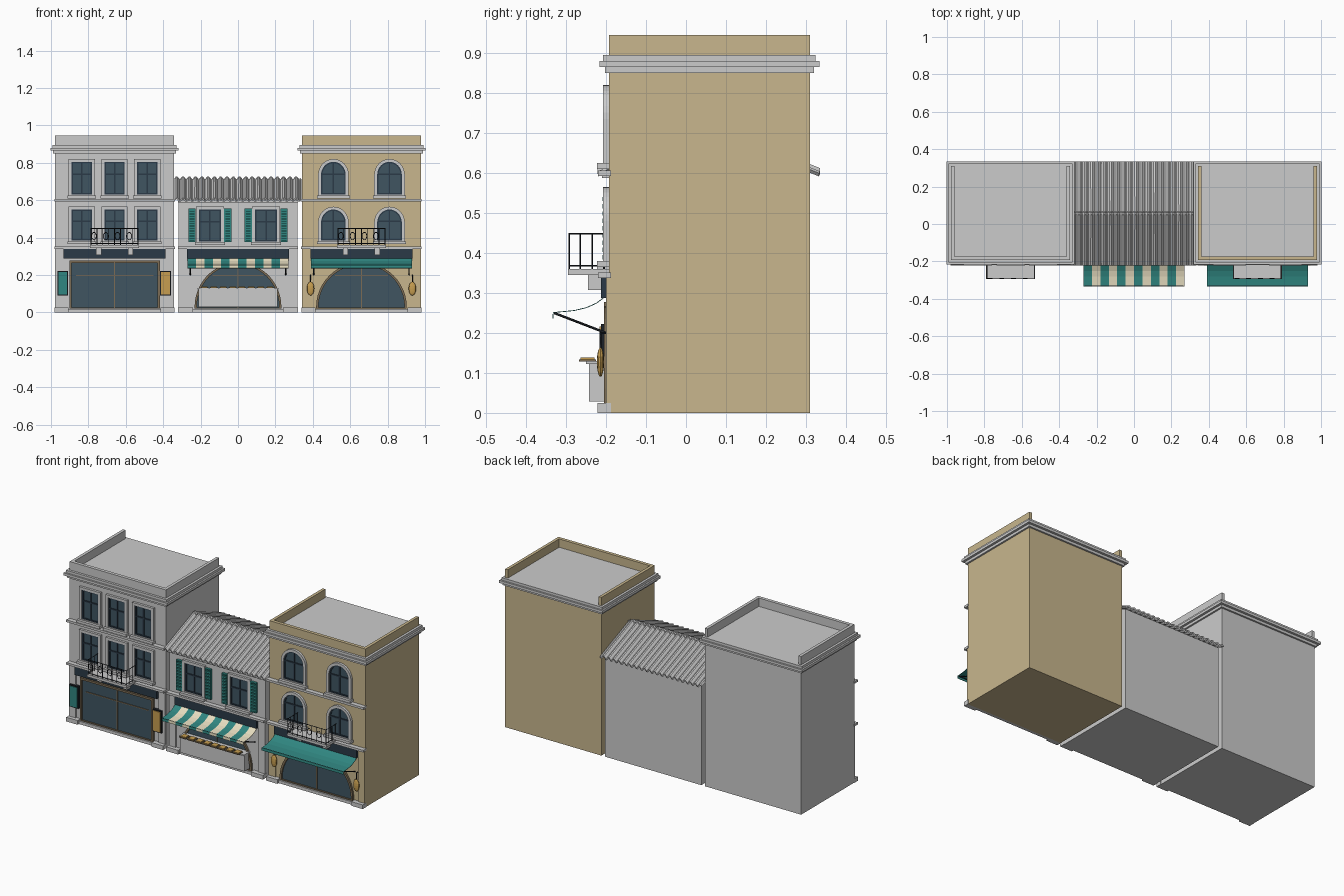
import bpy, bmesh, math
from mathutils import Matrix

if "Cube" in bpy.data.objects:
    bpy.data.objects.remove(bpy.data.objects["Cube"])

def mat(name, c):
    m = bpy.data.materials.new(name)
    m.diffuse_color = (*c, 1)
    m.use_nodes = True
    m.node_tree.nodes["Principled BSDF"].inputs["Base Color"].default_value = m.diffuse_color
    return m

SAND = mat("sand", (.58, .47, .27)); GLASS = mat("glass", (.05, .09, .12))
TEAL = mat("teal", (.03, .24, .22)); CREAM = mat("cream", (.8, .73, .53))
NAVY = mat("navy", (.024, .042, .063)); GOLD = mat("gold", (.57, .34, .08))
IRON = mat("iron", (.012, .015, .02)); BRONZE = mat("bronze", (.2, .15, .09))
W = -0.193          # facade plane
B = 0.31            # rear wall plane

def finish(name, bm, m=None):
    bmesh.ops.recalc_face_normals(bm, faces=bm.faces)
    me = bpy.data.meshes.new(name)
    bm.to_mesh(me); bm.free()
    ob = bpy.data.objects.new(name, me)
    bpy.context.collection.objects.link(ob)
    if m: me.materials.append(m)
    return ob

def boxes(name, lst, m=None):
    bm = bmesh.new()
    for x0, x1, y0, y1, z0, z1 in lst:
        M = Matrix.Translation(((x0+x1)/2, (y0+y1)/2, (z0+z1)/2)) @ Matrix.Diagonal((x1-x0, y1-y0, z1-z0, 1))
        bmesh.ops.create_cube(bm, size=1, matrix=M)
    return finish(name, bm, m)

def outline(cx, hw, z0, z1, rise=0, n=16):
    """Rectangle, or arch with an elliptical head, as (x, z) points."""
    if not rise:
        return [(cx-hw, z0), (cx+hw, z0), (cx+hw, z1), (cx-hw, z1)]
    arc = [(cx+hw*math.cos(math.pi*i/n), z1-rise+rise*math.sin(math.pi*i/n)) for i in range(n+1)]
    return [(cx-hw, z0), (cx+hw, z0)] + arc

def panel(name, pts, y0, y1, m=None):
    bm = bmesh.new()
    f = bm.faces.new([bm.verts.new((x, y1, z)) for x, z in pts])
    r = bmesh.ops.extrude_face_region(bm, geom=[f])
    for v in r["geom"]:
        if isinstance(v, bmesh.types.BMVert): v.co.y = y0
    bm.faces.new([v for v in [bm.verts.new((x, y1, z)) for x, z in pts]])
    bmesh.ops.remove_doubles(bm, verts=bm.verts, dist=1e-5)
    return finish(name, bm, m)

def ring(name, outer, inner, y0, y1, m=None):
    bm = bmesh.new()
    L = [[bm.verts.new((x, y, z)) for x, z in p] for p, y in ((outer, y0), (inner, y0), (inner, y1), (outer, y1))]
    n = len(outer)
    for k in range(4):
        a, b = L[k], L[(k+1) % 4]
        for i in range(n):
            j = (i+1) % n
            bm.faces.new((a[i], a[j], b[j], b[i]))
    return finish(name, bm, m)

def rods(name, segs, r, m):
    cu = bpy.data.curves.new(name, 'CURVE')
    cu.dimensions = '3D'; cu.bevel_depth = r; cu.bevel_resolution = 0
    for pts in segs:
        s = cu.splines.new('POLY'); s.points.add(len(pts)-1)
        for p, c in zip(s.points, pts): p.co = (*c, 1)
    cu.materials.append(m)
    ob = bpy.data.objects.new(name, cu)
    bpy.context.collection.objects.link(ob)

def window(cx, hw, z0, z1, rise=0):
    g = outline(cx, hw, z0, z1, rise)
    panel("window_glass", g, W-.003, W+.01, GLASS)
    ring("window_surround", outline(cx, hw+.016, z0-.005, z1+.015, rise and rise+.015), g, W-.014, W+.005)
    ring("window_sash", g, outline(cx, hw-.007, z0+.007, z1-.007, rise and rise-.007), W-.008, W, NAVY)
    zt = z0 + (z1-z0)*.62
    boxes("window_bars", [(cx-.004, cx+.004, W-.008, W, z0, z1), (cx-hw, cx+hw, W-.008, W, zt-.004, zt+.004)], NAVY)
    boxes("window_sill", [(cx-hw-.022, cx+hw+.022, W-.03, W+.005, z0-.02, z0-.005)])

def shopfront(cx, hw, z1, rise=0):
    g = outline(cx, hw, .025, z1, rise, 24)
    panel("shop_glass", g, W-.003, W+.01, GLASS)
    ring("shop_frame", outline(cx, hw+.012, .02, z1+.012, rise and rise+.012, 24), g, W-.012, W, BRONZE)
    bars = [(cx-.003, cx+.003, W-.008, W, .025, z1)]
    f = .9 if not rise else .62
    bars.append((cx-hw*f, cx+hw*f, W-.007, W, .195, .2))
    boxes("shop_bars", bars, BRONZE)

def balcony(cx):
    h, y, z = .13, -.295, .36
    boxes("balcony_slab", [(cx-h, cx+h, y, W, .345, z)])
    boxes("balcony_brackets", [(cx+s-.014, cx+s+.014, -.245, W, .308, .345) for s in (-.085, .085)])
    segs = []
    for zz in (z+.008, z+.088):
        segs.append([(cx-h+.004, W, zz), (cx-h+.004, y+.003, zz), (cx+h-.004, y+.003, zz), (cx+h-.004, W, zz)])
    n = 8
    xs = [cx-h+.004+(2*h-.008)*i/n for i in range(n+1)]
    segs += [[(x, y+.003, z), (x, y+.003, z+.09)] for x in xs]
    segs += [[(cx+s*(h-.004), yy, z), (cx+s*(h-.004), yy, z+.09)] for s in (-1, 1) for yy in (-.265, -.235, -.205)]
    # scroll circles between the balusters
    for i in range(0, n, 2):
        x = (xs[i]+xs[i+1])/2
        segs.append([(x+.013*math.cos(a*math.pi/5), y+.003, z+.048+.02*math.sin(a*math.pi/5)) for a in range(11)])
    rods("balcony_railing", segs, .002, IRON)

def awning(name, strips, m):
    prof = [(-.205, .29), (-.225, .275), (-.25, .264), (-.28, .257), (-.31, .254), (-.333, .252), (-.334, .236)]
    bm = bmesh.new()
    for x0, x1 in strips:
        v = [[bm.verts.new((x, y, z)) for y, z in prof] for x in (x0, x1)]
        for i in range(len(prof)-1):
            bm.faces.new((v[0][i], v[0][i+1], v[1][i+1], v[1][i]))
    ob = finish(name, bm, m)
    ob.modifiers.new("thickness", 'SOLIDIFY').thickness = .002

def awning_arms(cx, hw):
    rods("awning_arms", [[(cx+s*hw, -.2, .2), (cx+s*hw, -.33, .25)] for s in (-1, 1)], .003, IRON)
    rods("awning_bar", [[(cx-hw-.01, -.33, .25), (cx+hw+.01, -.33, .25)]], .003, IRON)

def ground_trim(cx, hw, door):
    boxes("plinth", [(cx+min(s*hw, s*door), cx+max(s*hw, s*door), -.222, W+.005, 0, .025) for s in (-1, 1)]
          + [(cx-door, cx+door, -.21, W+.005, 0, .018)])
    boxes("sign_board", [(cx-.272, cx+.272, -.213, W+.005, .288, .338)], NAVY)

# Tall end buildings: walls, three-sided parapet, stepped cornice and string courses
for cx, m, nm in ((-.66, None, "left"), (.66, SAND, "right")):
    h = .318
    boxes(nm+"_walls", [(cx-h, cx+h, W, B, 0, .88)], m)
    boxes(nm+"_parapet", [(cx-h, cx+h, W, W+.02, .89, .945), (cx-h, cx-h+.018, W, B, .89, .945),
                          (cx+h-.018, cx+h, W, B, .89, .945)], m)
    boxes(nm+"_cornice", [(cx-h-e, cx+h+e, W-e, B+e, z0, z1) for e, z0, z1 in
                          ((.01, .85, .865), (.0235, .865, .88), (.014, .88, .895))])
    boxes(nm+"_string_courses", [(cx-h-.004, cx+h+.004, -.22, W+.005, z, z+.013) for z in (.338, .593)])
    boxes(nm+"_pilasters", [(cx+s*.295-.022, cx+s*.295+.022, -.2, W, .02, .34) for s in (-1, 1)], m)
    ground_trim(cx, h+.002, .245)
    balcony(cx)

# Left building openings and notice panels
for dx in (-.175, 0, .175):
    window(-.66+dx, .054, .63, .805)
    window(-.66+dx, .054, .385, .55)
shopfront(-.66, .23, .265)
for x, m in ((-.937, TEAL), (-.387, GOLD)):
    boxes("notice_frame", [(x-.029, x+.029, -.212, W, .09, .222)], IRON)
    boxes("notice_panel", [(x-.024, x+.024, -.216, W, .096, .216)], m)

# Right building arched openings, awning and hanging lanterns
for dx in (-.15, .15):
    window(.66+dx, .066, .63, .805, .07)
    window(.66+dx, .066, .385, .55, .07)
shopfront(.66, .23, .255, .225)
awning("right_awning", [(.39, .93)], TEAL)
awning_arms(.66, .255)
for x in (.388, .932):
    bm = bmesh.new()
    bmesh.ops.create_uvsphere(bm, u_segments=12, v_segments=8, radius=1,
        matrix=Matrix.Translation((x, -.214, .127)) @ Matrix.Diagonal((.02, .009, .037, 1)))
    finish("lantern", bm, GOLD)
    rods("lantern_hanger", [[(x, -.214, .16), (x, -.214, .2), (x, W, .2)]], .003, IRON)

# Middle house: gabled body
bm = bmesh.new()
prof = [(W, 0), (B, 0), (B, .6), (.058, .7), (W, .6)]
s = [[bm.verts.new((x, y, z)) for y, z in prof] for x in (-.318, .318)]
bm.faces.new(s[0]); bm.faces.new(s[1])
for i in range(5):
    j = (i+1) % 5
    bm.faces.new((s[0][i], s[0][j], s[1][j], s[1][i]))
finish("middle_walls", bm)

# Corrugated roof slopes, slightly crossing at the ridge
n, per = 20, 6
for nm, ye, yr in (("front", -.22, .066), ("back", .334, .05)):
    bm = bmesh.new()
    rows = []
    for y, z in ((ye, .602), (yr, .716)):
        rows.append([bm.verts.new((-.336+.672*i/(n*per), y, z+.008*math.sin(2*math.pi*i/per)))
                     for i in range(n*per+1)])
    for i in range(n*per):
        bm.faces.new((rows[0][i], rows[0][i+1], rows[1][i+1], rows[1][i]))
    ob = finish(nm+"_roof_tiles", bm)
    md = ob.modifiers.new("thickness", 'SOLIDIFY'); md.thickness = .008; md.offset = 0

# Middle house trim, shuttered windows and shop
boxes("middle_courses", [(-.322, .322, -.22, W+.005, .338, .351), (-.322, .322, -.21, W+.005, .588, .602)])
boxes("middle_pilasters", [(s*.295-.022, s*.295+.022, -.2, W, .02, .34) for s in (-1, 1)])
ground_trim(0, .32, .24)
for cx in (-.15, .15):
    window(cx, .058, .38, .55)
    for s in (-1, 1):
        x = cx + s*.095
        ring("shutter_frame", outline(x, .019, .375, .555), outline(x, .013, .382, .548), -.208, W, TEAL)
        boxes("shutter_slats", [(x-.013, x+.013, -.209, W, .384+.0182*k, .395+.0182*k) for k in range(9)]
              + [(x-.013, x+.013, -.2, W, .38, .55)], TEAL)
shopfront(0, .22, .255, .225)
w = .045
awning("middle_awning_teal", [(-.27+w*i, -.27+w*(i+1)) for i in range(0, 12, 2)], TEAL)
awning("middle_awning_cream", [(-.27+w*i, -.27+w*(i+1)) for i in range(1, 12, 2)], CREAM)
awning_arms(0, .255)

# Display counter with a row of trays
boxes("counter", [(-.212, .212, -.243, W, .028, .122)])
boxes("counter_top", [(-.216, .216, -.25, W, .122, .13)])
boxes("trays", [(-.2+.05*i, -.158+.05*i, -.268, -.225, .129, .134) for i in range(8)], BRONZE)
boxes("tray_goods", [(-.196+.05*i, -.162+.05*i, -.264, -.229, .134, .139) for i in range(8)], GOLD)
